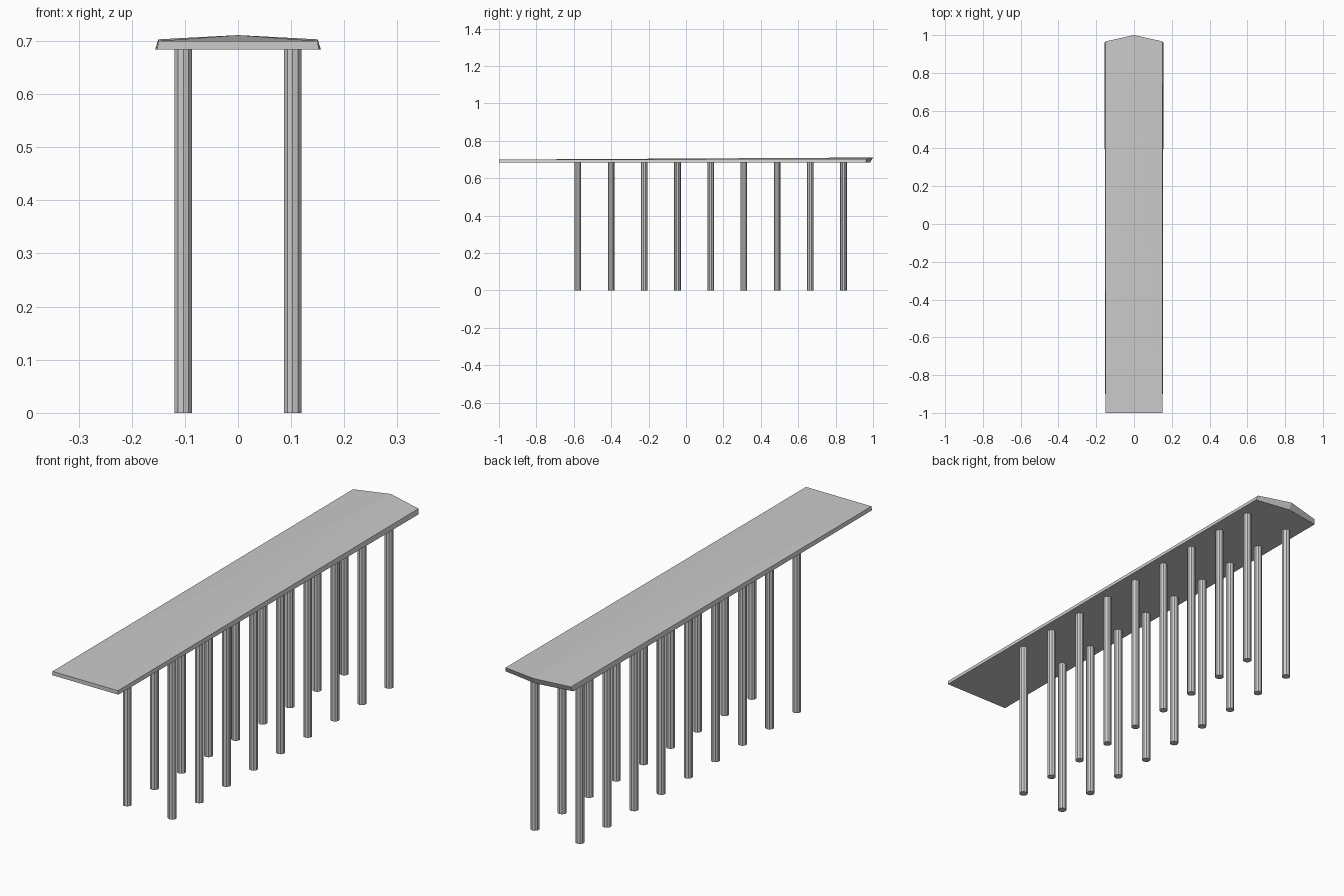
import bpy, bmesh

if "Cube" in bpy.data.objects:
    bpy.data.objects.remove(bpy.data.objects["Cube"])

# Deck: square front end, pointed and slightly raised back end
bm = bmesh.new()
bottom = [bm.verts.new(p) for p in [
    (-0.152, -1, 0.684), (0.152, -1, 0.684), (0.156, 0.96, 0.684),
    (0, 0.985, 0.684), (-0.156, 0.96, 0.684)]]
top = [bm.verts.new(p) for p in [
    (-0.15, -1, 0.70), (0.15, -1, 0.70), (0.15, 0.967, 0.703),
    (0, 1, 0.711), (-0.15, 0.967, 0.703)]]
bm.faces.new(bottom[::-1])
for i in range(5):
    j = (i + 1) % 5
    bm.faces.new((bottom[i], bottom[j], top[j], top[i]))
for a, b, c in [(0, 1, 3), (1, 2, 3), (0, 3, 4)]:
    bm.faces.new((top[a], top[b], top[c]))
bmesh.ops.recalc_face_normals(bm, faces=bm.faces)
mesh = bpy.data.meshes.new("deck")
bm.to_mesh(mesh)
bm.free()
bpy.context.collection.objects.link(bpy.data.objects.new("deck", mesh))

# Two rows of nine faceted piles
HEIGHT = 0.685
for side, x in (("left", -0.103), ("right", 0.103)):
    for i in range(9):
        bpy.ops.mesh.primitive_cylinder_add(
            vertices=10, radius=0.0175, depth=HEIGHT,
            location=(x, -0.578 + i * 0.1775, HEIGHT / 2))
        bpy.context.object.name = f"{side}_pile_{i + 1}"
